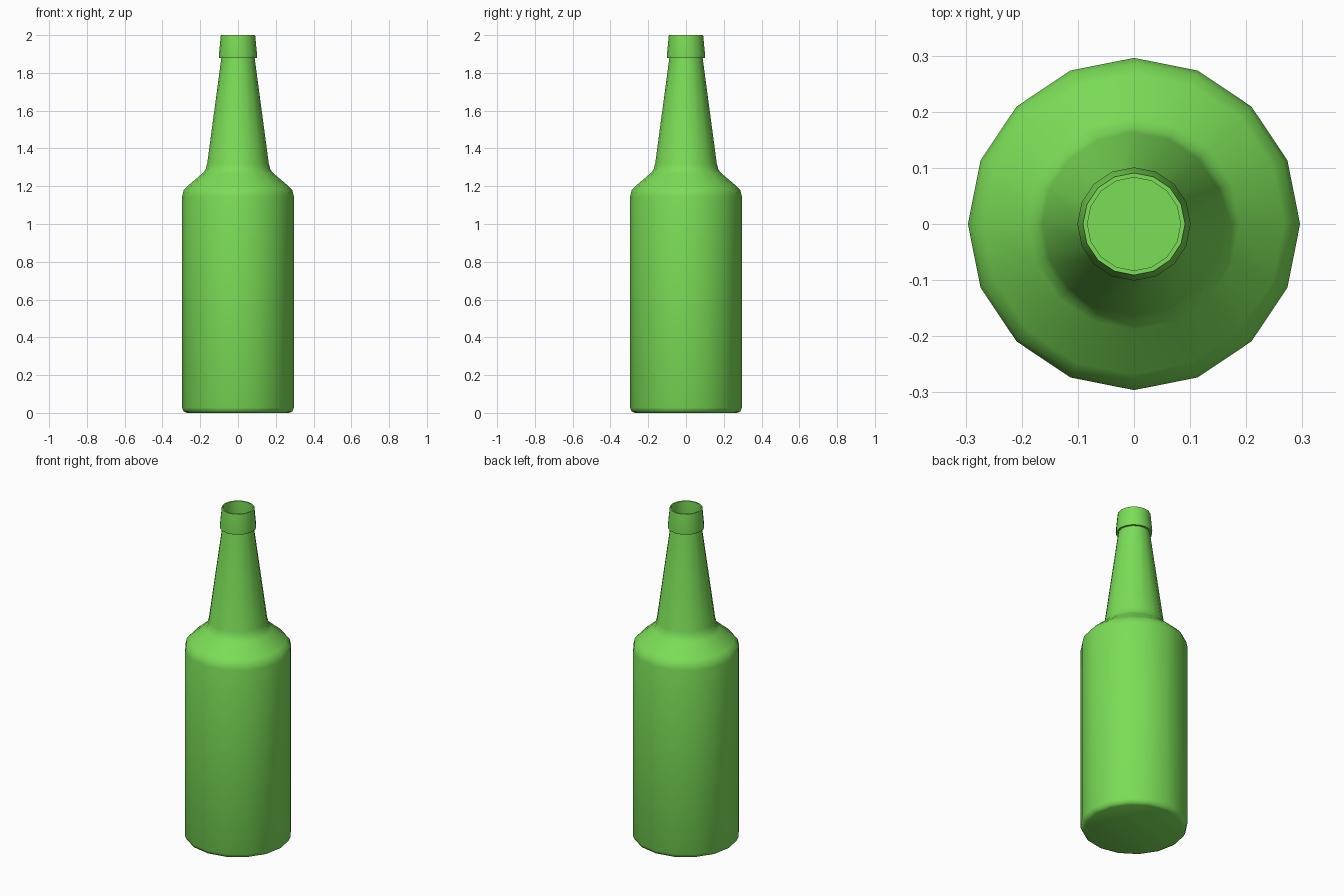
import bpy
import bmesh
import math

cube = bpy.data.objects.get("Cube")
if cube:
    bpy.data.objects.remove(cube, do_unlink=True)

SIDES = 16
WALL = 0.008

green = bpy.data.materials.new("green glass")
green.use_nodes = True
colour = (0.2, 0.73, 0.095, 1.0)
green.diffuse_color = colour
green.node_tree.nodes["Principled BSDF"].inputs["Base Color"].default_value = colour


def lathe(name, profile):
    """Spin (radius, height) points around z; a zero radius closes to a pole."""
    bm = bmesh.new()
    rings = []
    for r, z in profile:
        count = SIDES if r > 0 else 1
        rings.append([bm.verts.new((r * math.cos(math.tau * i / SIDES),
                                    r * math.sin(math.tau * i / SIDES), z))
                      for i in range(count)])
    for low, high in zip(rings, rings[1:]):
        for i in range(SIDES):
            j = (i + 1) % SIDES
            corners = [low[i % len(low)], low[j % len(low)],
                       high[j % len(high)], high[i % len(high)]]
            bm.faces.new(list(dict.fromkeys(corners)))
    bmesh.ops.recalc_face_normals(bm, faces=bm.faces)
    mesh = bpy.data.meshes.new(name)
    bm.to_mesh(mesh)
    bm.free()
    obj = bpy.data.objects.new(name, mesh)
    bpy.context.collection.objects.link(obj)
    mesh.materials.append(green)
    bpy.ops.object.select_all(action='DESELECT')
    obj.select_set(True)
    bpy.context.view_layer.objects.active = obj
    bpy.ops.object.shade_smooth_by_angle(angle=math.radians(60))
    return obj


# Outer silhouette: chamfered base, straight body, shoulder, tapered neck
outer = [(0.272, 0), (0.288, 0.008), (0.296, 0.028), (0.296, 1.145),
         (0.288, 1.178), (0.268, 1.2), (0.188, 1.268), (0.172, 1.287),
         (0.163, 1.32), (0.088, 1.88)]

# Lip band with a square underside
lip = [(0.1, 1.88), (0.101, 1.895), (0.091, 2.0)]

# Hollow inside, following the silhouette down to the floor
inner = [(0.083, 2.0), (0.083, 1.88)]
inner += [(r - WALL, z) for r, z in reversed(outer[2:-1])]

lathe("bottle", [(0, 0)] + outer + lip + inner + [(0, 0.028)])
